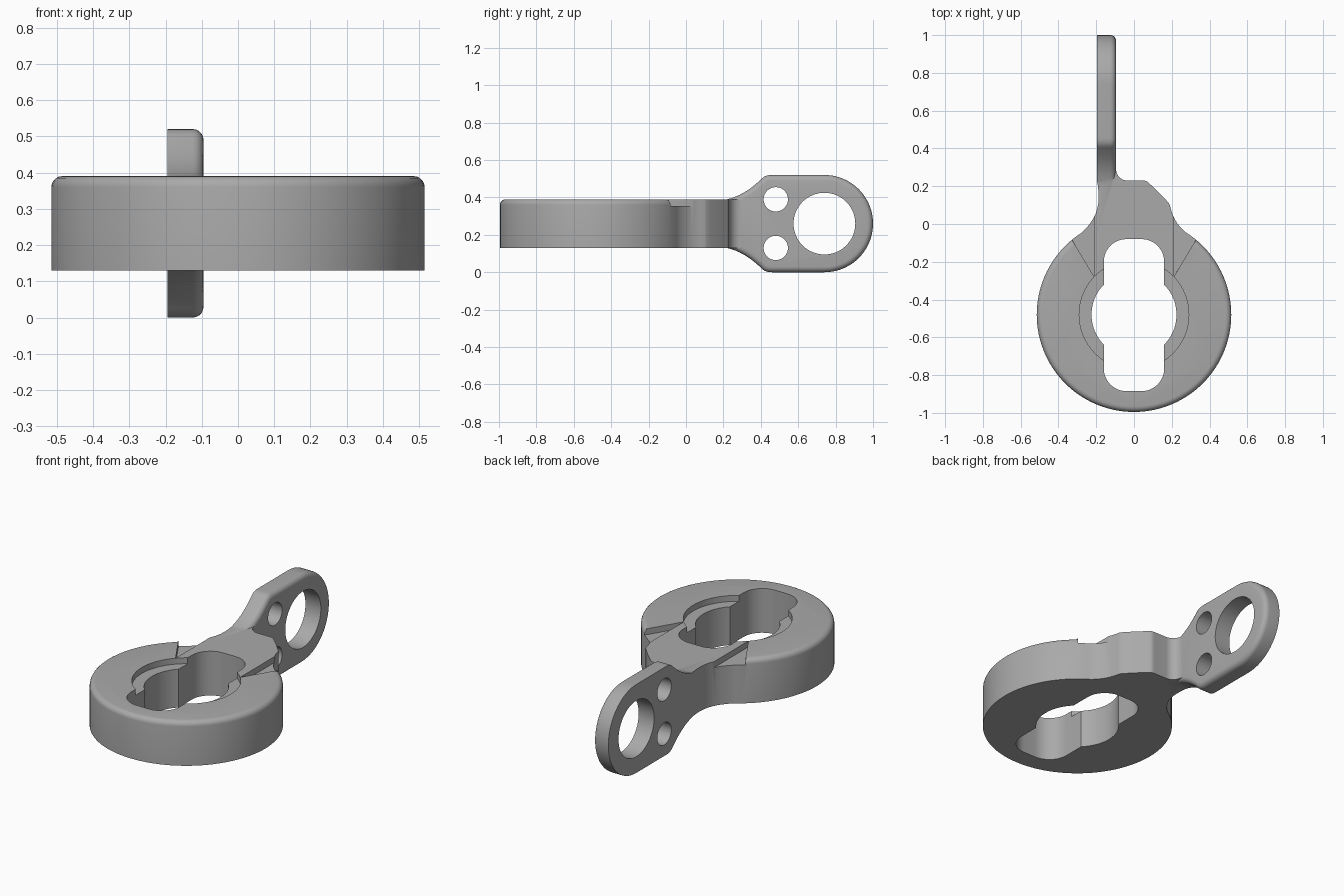
import bpy, bmesh, math
from mathutils import Vector

cube = bpy.data.objects.get("Cube")
if cube:
    bpy.data.objects.remove(cube, do_unlink=True)

grey = bpy.data.materials.new("plain_grey")
colour = (0.4, 0.4, 0.4, 1)
grey.diffuse_color = colour
grey.use_nodes = True
grey.node_tree.nodes["Principled BSDF"].inputs["Base Color"].default_value = colour

RING_Y, RING_R = -0.48, 0.515
BASE, TOP, RECESS, MID = 0.13, 0.39, 0.355, 0.26
ARM_IN, ARM_OUT = -0.195, -0.095


def arc(cx, cy, r, start, end, n=12):
    return [(cx + r * math.cos(math.radians(start + (end - start) * i / n)),
             cy + r * math.sin(math.radians(start + (end - start) * i / n))) for i in range(n + 1)]


def circle(cx, cy, r, n=96):
    return arc(cx, cy, r, 0, 360, n)[:-1]


def prism(name, outline, low, high, axis="Z", rim=0.0):
    """Extrude an outline along Z (x, y points) or X (y, z points), rounding the high rim."""
    def place(a, b, h):
        return (a, b, h) if axis == "Z" else (h, a, b)
    bm = bmesh.new()
    base = [bm.verts.new(place(a, b, low)) for a, b in outline]
    tip = [bm.verts.new(place(a, b, high)) for a, b in outline]
    bm.faces.new(base)
    cap = bm.faces.new(tip)
    for i in range(len(base)):
        j = (i + 1) % len(base)
        bm.faces.new((base[i], base[j], tip[j], tip[i]))
    bmesh.ops.recalc_face_normals(bm, faces=bm.faces)
    if rim:
        bmesh.ops.bevel(bm, geom=list(cap.edges), offset=rim, segments=5,
                        profile=0.5, affect="EDGES", clamp_overlap=True)
    mesh = bpy.data.meshes.new(name)
    bm.to_mesh(mesh)
    bm.free()
    mesh.materials.append(grey)
    ob = bpy.data.objects.new(name, mesh)
    bpy.context.collection.objects.link(ob)
    return ob


def combine(target, tool, operation):
    """Apply a boolean and discard the tool."""
    mod = target.modifiers.new(operation, "BOOLEAN")
    mod.operation, mod.object, mod.solver = operation, tool, "EXACT"
    bpy.context.view_layer.objects.active = target
    bpy.ops.object.modifier_apply(modifier=mod.name)
    bpy.data.objects.remove(tool, do_unlink=True)


def curve(p0, p1, p2, p3, n=10):
    """Points on a cubic Bezier."""
    a, b, c, d = (Vector(p) for p in (p0, p1, p2, p3))
    return [tuple(a * (1 - t) ** 3 + b * 3 * t * (1 - t) ** 2 + c * 3 * t * t * (1 - t) + d * t ** 3)
            for t in (i / n for i in range(n + 1))]


# Ring with a rounded top edge
bracket = prism("ring_bracket", circle(0, RING_Y, RING_R), BASE, TOP, rim=0.03)

# Neck flowing from the ring into the arm
neck = [(-0.30, -0.25), (0.30, -0.25)]
neck += curve((0.325, -0.083), (0.23, -0.02), (0.205, 0.03), (0.19, 0.10))
neck += curve((0.185, 0.11), (0.15, 0.15), (0.11, 0.19), (0.08, 0.215), 6)
neck += curve((0.07, 0.225), (0.06, 0.23), (0.05, 0.23), (0.04, 0.23), 4)
neck += arc(-0.035, 0.29, 0.06, 270, 180)
neck += [(ARM_IN, 0.29), (ARM_IN, 0.23)]
neck += curve((-0.19, 0.19), (-0.18, 0.10), (-0.19, 0.01), (-0.325, -0.083))
combine(bracket, prism("neck", neck, BASE, TOP), "UNION")

# Upright arm with a rounded eye end
upper = curve((0.22, 0.39), (0.30, 0.41), (0.35, 0.45), (0.40, 0.495))
upper += curve((0.41, 0.505), (0.425, 0.517), (0.44, 0.52), (0.46, 0.52), 5)
lower = [(y, 2 * MID - z) for y, z in reversed(upper)]
arm = prism("arm", upper + arc(0.74, MID, 0.26, 90, -90, 40) + lower,
            ARM_IN, ARM_OUT, "X", rim=0.03)
for y, z, r in ((0.74, MID, 0.165), (0.48, 0.39, 0.065), (0.48, 0.13, 0.065)):
    combine(arm, prism("arm_hole", circle(y, z, r, 64), -0.4, 0.2, "X"), "DIFFERENCE")
combine(bracket, arm, "UNION")

# Through opening: rounded slot crossed by a round bore
slot = []
for cx, cy, start in ((0.04, -0.20, 0), (-0.04, -0.20, 90), (-0.04, -0.765, 180), (0.04, -0.765, 270)):
    slot += arc(cx, cy, 0.12, start, start + 90)
combine(bracket, prism("slot", slot, 0, 0.6), "DIFFERENCE")
combine(bracket, prism("bore", circle(0, RING_Y, 0.225), 0, 0.6), "DIFFERENCE")

# Shallow round recess and the two wedge notches beside the neck
combine(bracket, prism("recess", circle(0, RING_Y, 0.29), RECESS, 0.6), "DIFFERENCE")
for side in (-1, 1):
    wedge = [(side * x, y) for x, y in ((0.21, -0.28), (0.42, 0.07), (0.21, 0.07))]
    combine(bracket, prism("notch", wedge, RECESS, 0.6), "DIFFERENCE")

bpy.ops.object.select_all(action="DESELECT")
bracket.select_set(True)
bpy.context.view_layer.objects.active = bracket
bpy.ops.object.shade_smooth_by_angle(angle=math.radians(30))
